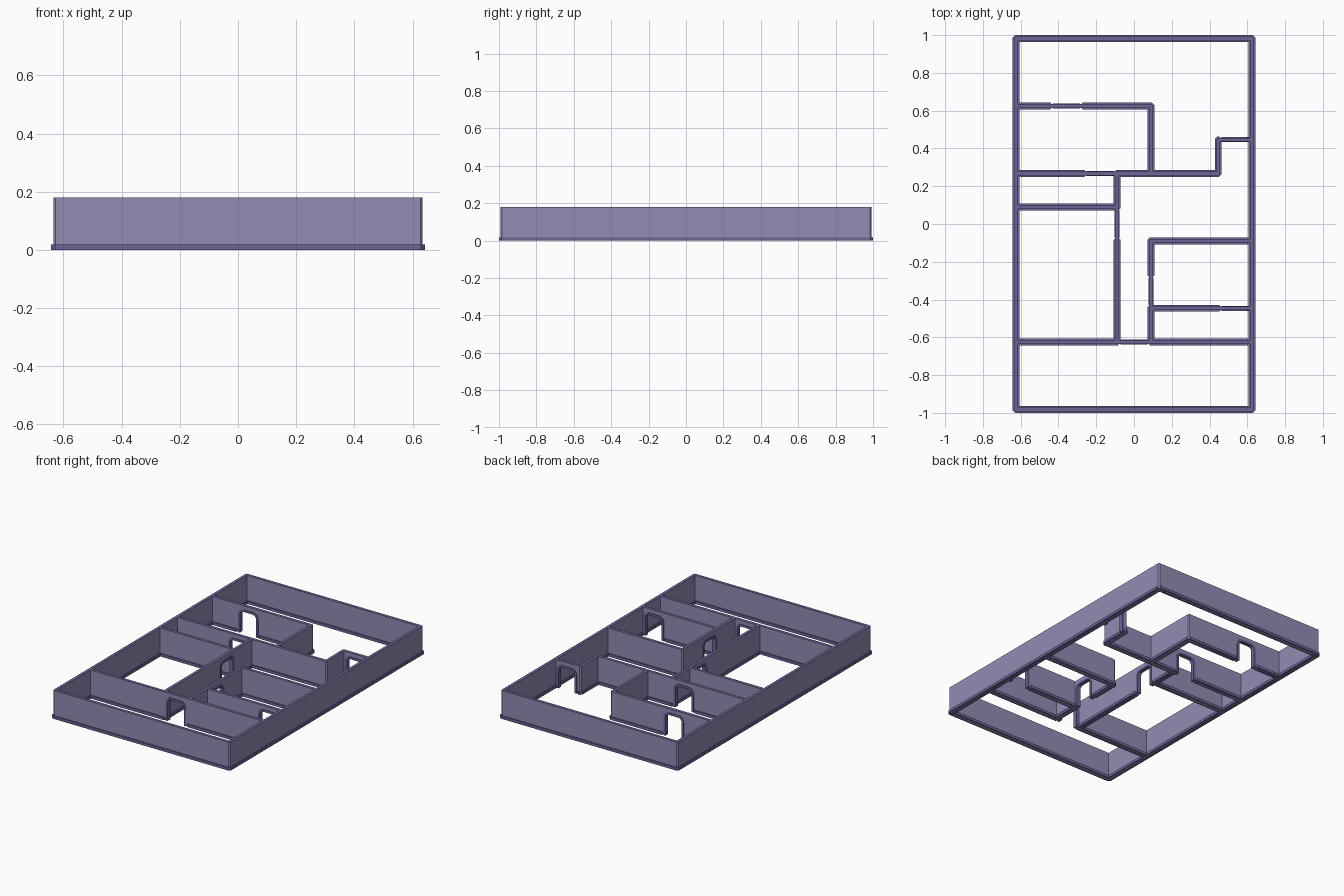
import bpy
import bmesh
import math
from mathutils import Vector

cube = bpy.data.objects.get("Cube")
if cube:
    bpy.data.objects.remove(cube, do_unlink=True)

U = 0.0893            # half of one wall module
WALL, SKIRT, FRAME = 0.010, 0.018, 0.0135   # half thicknesses
TOP, SKIRT_TOP = 0.18, 0.018


def make_material(name, rgb):
    mat = bpy.data.materials.new(name)
    mat.use_nodes = True
    mat.diffuse_color = (*rgb, 1)
    mat.node_tree.nodes["Principled BSDF"].inputs["Base Color"].default_value = (*rgb, 1)
    return mat


wall_paint = make_material("wall lavender", (0.288, 0.262, 0.456))
trim_paint = make_material("trim violet", (0.15, 0.134, 0.31))


def prism(bm, points, offset):
    """Extrude a planar outline along the offset vector."""
    face = bm.faces.new([bm.verts.new(p) for p in points])
    new = bmesh.ops.extrude_face_region(bm, geom=[face])["geom"]
    verts = [g for g in new if isinstance(g, bmesh.types.BMVert)]
    bmesh.ops.translate(bm, verts=verts, vec=offset)


def finish(bm, name, rule):
    bmesh.ops.recalc_face_normals(bm, faces=bm.faces[:])
    for f in bm.faces:
        f.material_index = rule(f)
    mesh = bpy.data.meshes.new(name)
    bm.to_mesh(mesh)
    bm.free()
    mesh.materials.append(wall_paint)
    mesh.materials.append(trim_paint)
    obj = bpy.data.objects.new(name, mesh)
    bpy.context.collection.objects.link(obj)


def bar(bm, a, b, half, height):
    """Straight upright strip between two plan points."""
    a, b = Vector((*a, 0)) * U, Vector((*b, 0)) * U
    d = (b - a).normalized()
    n = Vector((-d.y, d.x, 0)) * half
    prism(bm, [a + n, a - n, b - n, b + n], (0, 0, height))


def post(bm, p, half, height):
    """Chamfered post that closes a joint or corner."""
    c = Vector((*p, 0)) * U
    s = half * 0.25
    ring = [(half, s), (s, half), (-s, half), (-half, s),
            (-half, -s), (-s, -half), (s, -half), (half, -s)]
    prism(bm, [c + Vector((x, y, 0)) for x, y in ring], (0, 0, height))


def arch(half, top, radius):
    """Round-cornered doorway outline as (along, height) pairs."""
    right = [(half, 0)]
    for i in range(7):
        t = math.radians(15 * i)
        right.append((half - radius + radius * math.cos(t),
                      top - radius + radius * math.sin(t)))
    return right + [(-x, z) for x, z in reversed(right)]


def door_prism(bm, a, b, outer, inner, half):
    """Extrude the area between two doorway outlines through the wall."""
    a, b = Vector((*a, 0)) * U, Vector((*b, 0)) * U
    d = (b - a).normalized()
    n = Vector((-d.y, d.x, 0))
    mid = (a + b) / 2 - n * half
    outline = outer + inner[::-1]
    prism(bm, [mid + d * x + Vector((0, 0, z)) for x, z in outline], n * half * 2)


def paint_wall(f):
    return 1 if abs(f.normal.z) > 0.9 and abs(f.calc_center_median().z - TOP) < 0.001 else 0


def paint_trim(f):
    return 1


# Wall runs in module units: start, end, optional doorway span along the run
outer_runs = [((-7, -11), (7, -11), None), ((7, -11), (7, 11), None),
              ((7, 11), (-7, 11), None), ((-7, 11), (-7, -11), None)]
inner_runs = [
    ((-7, 7), (1, 7), (-5, -3)), ((1, 3), (1, 7), None),
    ((-7, 3), (5, 3), (-3, -1)), ((5, 3), (5, 5), None),
    ((5, 5), (7, 5), (5, 7)), ((-7, 1), (-1, 1), None),
    ((-1, -7), (-1, 3), (-1, 1)), ((1, -7), (1, -1), (-5, -3)),
    ((1, -1), (7, -1), None), ((1, -5), (7, -5), (5, 7)),
    ((-7, -7), (7, -7), (-1, 1)),
]

skirting = bmesh.new()
frames = bmesh.new()
wall_edge = [(U, 0), (U, TOP), (-U, TOP), (-U, 0)]

for name, runs in (("outer_walls", outer_runs), ("inner_walls", inner_runs)):
    walls = bmesh.new()
    for a, b, door in runs:
        pieces = [(a, b)]
        if door:
            along_x = a[1] == b[1]
            d0, d1 = [(s, a[1]) if along_x else (a[0], s) for s in door]
            pieces = [(p, q) for p, q in ((a, d0), (d1, b)) if p != q]
            # Doorway module and its raised surround
            door_prism(walls, d0, d1, wall_edge, arch(0.064, 0.147, 0.030), WALL)
            door_prism(frames, d0, d1, arch(0.072, 0.155, 0.037),
                       arch(0.058, 0.141, 0.024), FRAME)
        for p, q in pieces:
            bar(walls, p, q, WALL, TOP)
            bar(skirting, p, q, SKIRT, SKIRT_TOP)
            for end in (p, q):
                post(skirting, end, SKIRT, SKIRT_TOP)
        for end in (a, b):
            post(walls, end, WALL, TOP)
    finish(walls, name, paint_wall)

finish(skirting, "skirting", paint_trim)
finish(frames, "door_frames", paint_trim)
